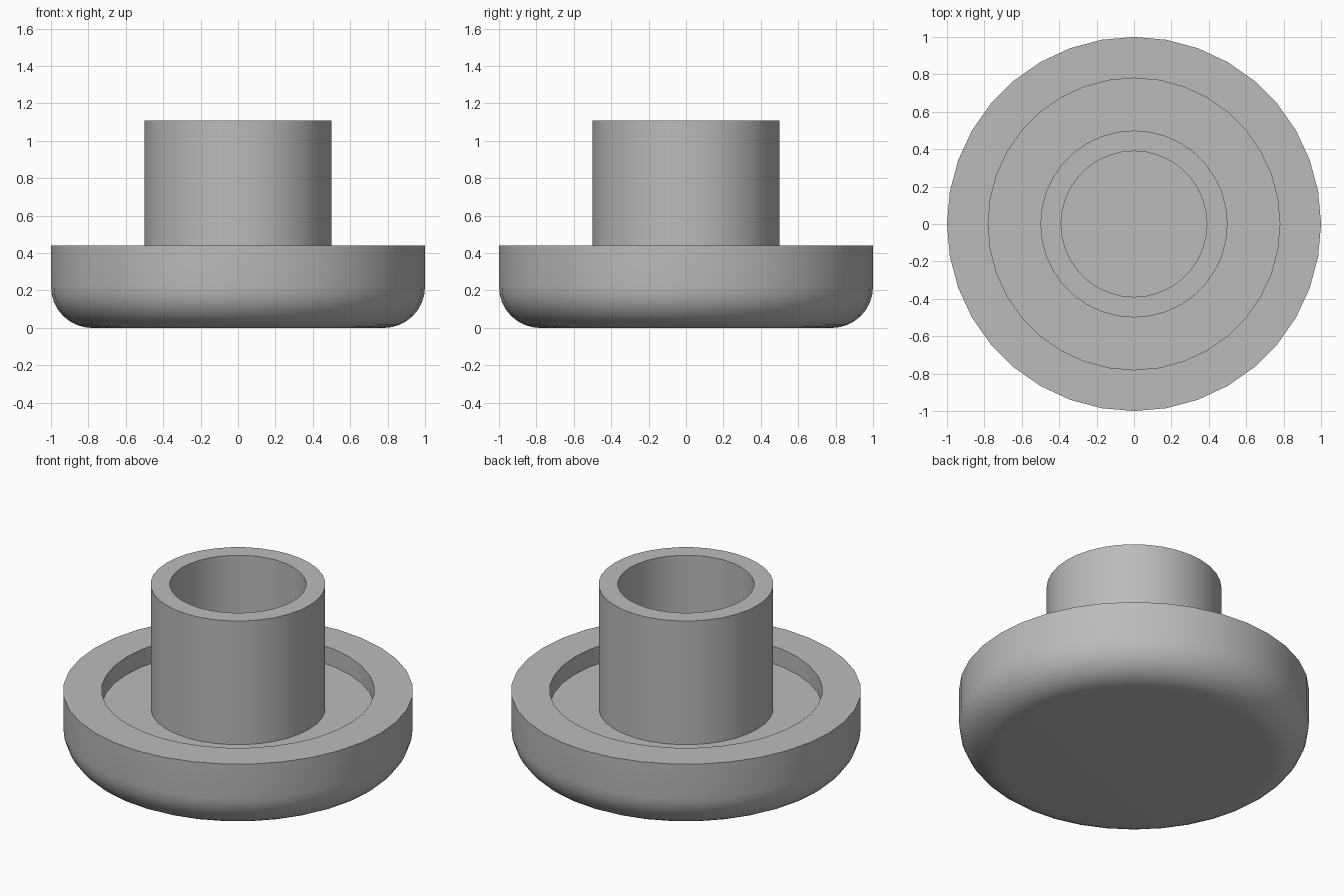
import bpy
import bmesh
from math import sin, cos, pi, radians

cube = bpy.data.objects.get("Cube")
if cube:
    bpy.data.objects.remove(cube)

SEGMENTS = 36
FLOOR = 0.33

grey = bpy.data.materials.new("plain grey")
grey.use_nodes = True
grey.diffuse_color = (0.5, 0.5, 0.5, 1)
grey.node_tree.nodes["Principled BSDF"].inputs["Base Color"].default_value = (0.5, 0.5, 0.5, 1)


def lathe(name, profile):
    """Revolve a list of (radius, height) points around the z axis."""
    bm = bmesh.new()
    verts = [bm.verts.new((r, 0, z)) for r, z in profile]
    edges = [bm.edges.new(pair) for pair in zip(verts, verts[1:])]
    bmesh.ops.spin(bm, geom=verts + edges, cent=(0, 0, 0), axis=(0, 0, 1),
                   angle=2 * pi, steps=SEGMENTS, use_duplicate=False)
    bmesh.ops.remove_doubles(bm, verts=bm.verts, dist=0.0005)
    bmesh.ops.recalc_face_normals(bm, faces=bm.faces)
    mesh = bpy.data.meshes.new(name)
    bm.to_mesh(mesh)
    bm.free()
    mesh.materials.append(grey)
    obj = bpy.data.objects.new(name, mesh)
    bpy.context.collection.objects.link(obj)
    bpy.ops.object.select_all(action="DESELECT")
    obj.select_set(True)
    bpy.context.view_layer.objects.active = obj
    bpy.ops.object.shade_smooth_by_angle(angle=radians(30))
    return obj


# Round body: flat bottom, rounded lower edge, flat rim, recessed floor,
# and the hollow neck rising from the floor in one continuous skin
fillet, steps = 0.22, 8
corner = [(1 - fillet + fillet * sin(a), fillet - fillet * cos(a))
          for a in (i * pi / 2 / steps for i in range(steps + 1))]
rim = [(1, 0.44), (0.78, 0.44), (0.78, FLOOR)]
neck = [(0.5, FLOOR), (0.5, 1.11), (0.39, 1.11), (0.39, FLOOR), (0, FLOOR)]
lathe("cap_with_neck", [(0, 0)] + corner + rim + neck)
